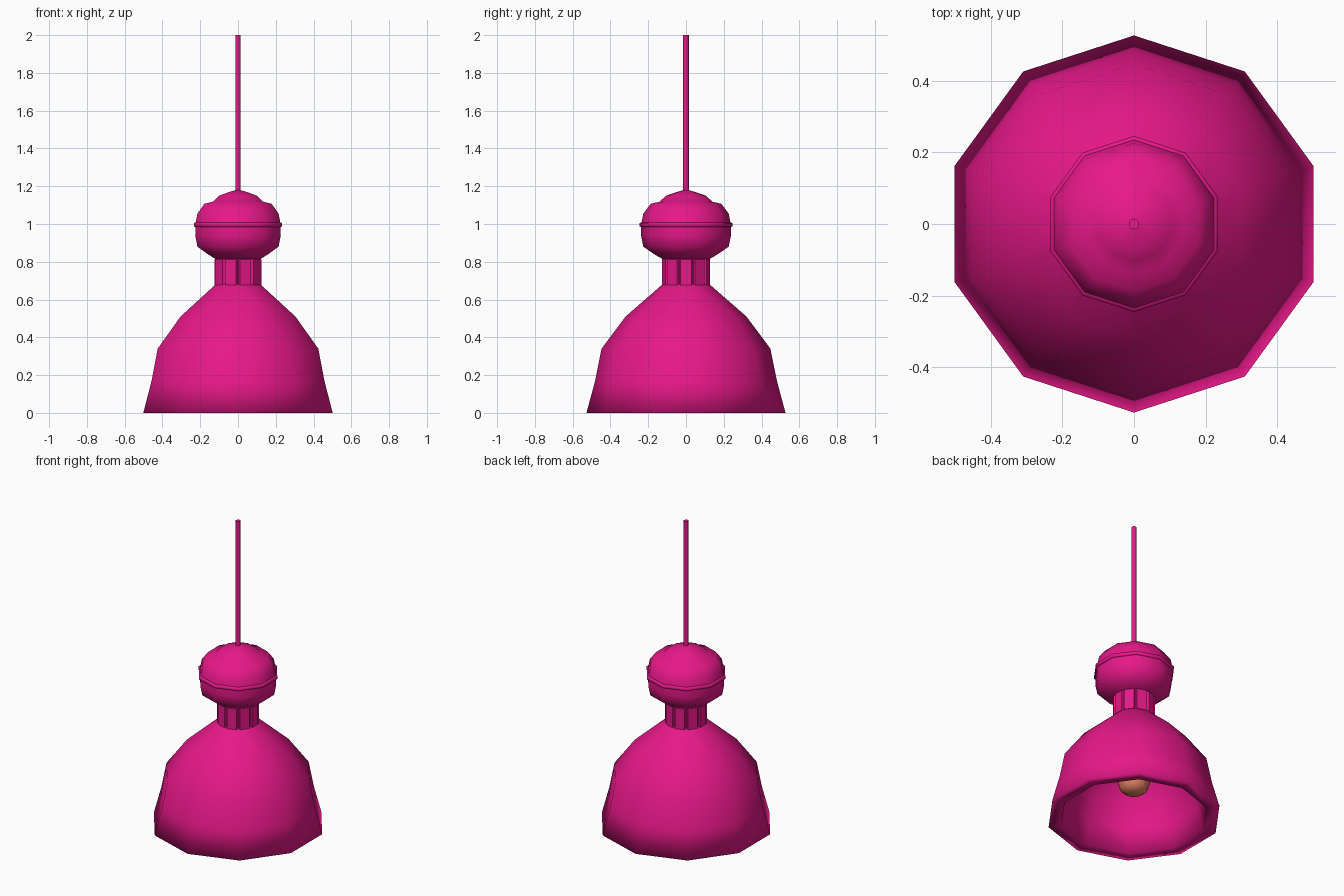
import bpy, bmesh
from math import cos, sin, tau, radians

if "Cube" in bpy.data.objects:
    bpy.data.objects.remove(bpy.data.objects["Cube"])


def material(name, rgb):
    m = bpy.data.materials.new(name)
    m.use_nodes = True
    m.diffuse_color = (*rgb, 1)
    m.node_tree.nodes["Principled BSDF"].inputs["Base Color"].default_value = (*rgb, 1)
    return m


PINK = material("hot pink", (0.8, 0.009, 0.25))
AMBER = material("warm amber", (0.78, 0.23, 0.12))
SIDES = 10


def finish(bm, name, mat, angle):
    bmesh.ops.recalc_face_normals(bm, faces=bm.faces)
    me = bpy.data.meshes.new(name)
    bm.to_mesh(me)
    bm.free()
    me.materials.append(mat)
    ob = bpy.data.objects.new(name, me)
    bpy.context.collection.objects.link(ob)
    bpy.ops.object.select_all(action="DESELECT")
    ob.select_set(True)
    bpy.context.view_layer.objects.active = ob
    bpy.ops.object.shade_smooth_by_angle(angle=radians(angle))
    return ob


def rings(bm, profile, closed=False):
    """Sweep (radius, height) points round z, with a corner on the y axis."""
    loops = []
    for r, z in profile:
        loops.append([bm.verts.new((r * sin(tau * i / SIDES), r * cos(tau * i / SIDES), z))
                      for i in range(SIDES)])
    pairs = list(zip(loops, loops[1:]))
    if closed:
        pairs.append((loops[-1], loops[0]))
    walls = []
    for a, b in pairs:
        for i in range(SIDES):
            j = (i + 1) % SIDES
            walls.append(bm.faces.new((a[i], a[j], b[j], b[i])))
    if not closed:
        bm.faces.new(loops[0])
        bm.faces.new(loops[-1])
    return walls


def lathe(name, profile, mat=PINK, angle=60, closed=False):
    bm = bmesh.new()
    rings(bm, profile, closed)
    return finish(bm, name, mat, angle)


# Bell shade, a thick hollow shell with a softly shaded rim
outer = [(0.527, 0), (0.481, 0.17), (0.447, 0.34), (0.32, 0.51), (0.125, 0.68), (0.09, 0.7)]
inner = [(0.075, 0.62), (0.265, 0.455), (0.375, 0.305), (0.41, 0.15), (0.448, 0)]
lathe("shade", outer + inner, angle=180, closed=True)

# Neck with a raised panel on every side
bm = bmesh.new()
walls = rings(bm, [(0.12, 0.67), (0.12, 0.82)])
bmesh.ops.recalc_face_normals(bm, faces=bm.faces)
bmesh.ops.inset_individual(bm, faces=walls, thickness=0.005)
bmesh.ops.inset_individual(bm, faces=walls, thickness=0.005, depth=0.01)
finish(bm, "ribbed_neck", PINK, 30)

# Socket housing: bowl, band and dome
lathe("housing_bowl", [(0.125, 0.815), (0.165, 0.838), (0.226, 0.88), (0.238, 0.94), (0.237, 0.99)])
lathe("housing_band", [(0.234, 0.983), (0.246, 0.987), (0.246, 1.005), (0.234, 1.009)], angle=100)
lathe("housing_dome", [(0.237, 1.0), (0.226, 1.055), (0.187, 1.107), (0.14, 1.118),
                       (0.105, 1.15), (0.06, 1.166), (0.013, 1.18)])

# Hanging rod
lathe("hanging_rod", [(0.015, 1.17), (0.015, 2.0)])

# Light bulb inside the shade
lathe("light_bulb", [(0.045, 0.16), (0.08, 0.185), (0.1, 0.24), (0.102, 0.28), (0.09, 0.34),
                     (0.06, 0.42), (0.05, 0.5), (0.05, 0.64)], AMBER)
